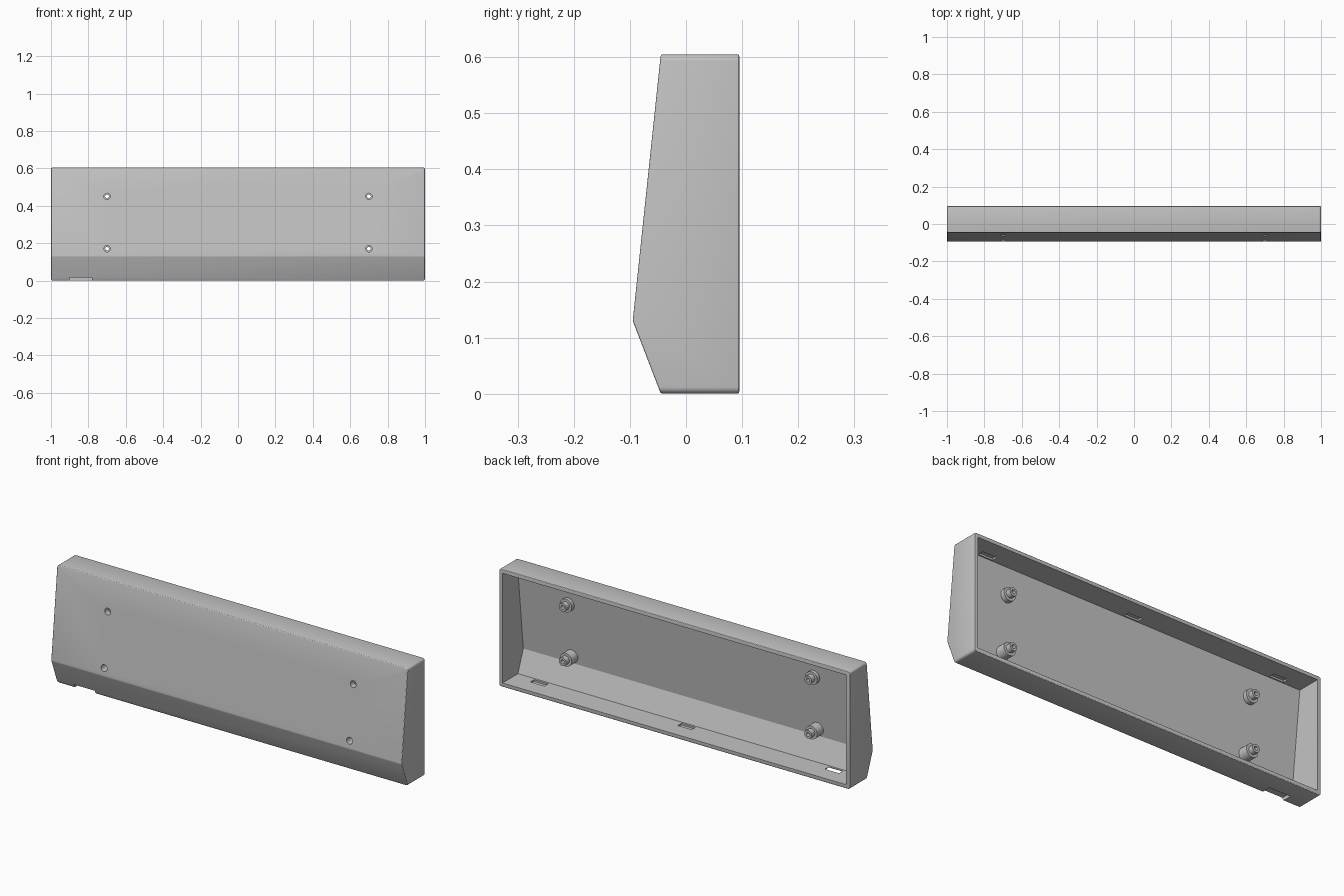
import bpy, bmesh, math
from mathutils import Matrix, Vector

old = bpy.data.objects.get("Cube")
if old:
    bpy.data.objects.remove(old, do_unlink=True)

GREY = (0.55, 0.55, 0.55, 1)
mat = bpy.data.materials.new("plain grey")
mat.use_nodes = True
mat.diffuse_color = GREY
mat.node_tree.nodes["Principled BSDF"].inputs["Base Color"].default_value = GREY


def add_object(name, bm):
    bmesh.ops.recalc_face_normals(bm, faces=bm.faces)
    me = bpy.data.meshes.new(name)
    bm.to_mesh(me)
    bm.free()
    me.materials.append(mat)
    ob = bpy.data.objects.new(name, me)
    bpy.context.collection.objects.link(ob)
    return ob


def prism(profile, half_width):
    """Extrude a (y, z) profile along x."""
    bm = bmesh.new()
    face = bm.faces.new([bm.verts.new((-half_width, y, z)) for y, z in profile])
    new = bmesh.ops.extrude_face_region(bm, geom=[face])["geom"]
    verts = [v for v in new if isinstance(v, bmesh.types.BMVert)]
    bmesh.ops.translate(bm, verts=verts, vec=(2 * half_width, 0, 0))
    return bm


def box(name, lo, hi):
    bm = bmesh.new()
    lo, hi = Vector(lo), Vector(hi)
    bmesh.ops.create_cube(bm, size=1, matrix=Matrix.Translation((lo + hi) / 2)
                          @ Matrix.Diagonal((*(hi - lo), 1)))
    return add_object(name, bm)


def rod(name, x, z, radius, y0, y1):
    """Cylinder along y."""
    bm = bmesh.new()
    bmesh.ops.create_cone(bm, cap_ends=True, segments=32, radius1=radius,
                          radius2=radius, depth=y1 - y0,
                          matrix=Matrix.Translation((x, (y0 + y1) / 2, z))
                          @ Matrix.Rotation(math.pi / 2, 4, 'X'))
    return add_object(name, bm)


def bake(ob):
    """Replace the mesh with its evaluated result."""
    dg = bpy.context.evaluated_depsgraph_get()
    me = bpy.data.meshes.new_from_object(ob.evaluated_get(dg))
    ob.modifiers.clear()
    ob.data = me


def combine(ob, other, operation):
    mod = ob.modifiers.new("combine", 'BOOLEAN')
    mod.operation, mod.object, mod.solver = operation, other, 'EXACT'
    bake(ob)
    bpy.data.objects.remove(other, do_unlink=True)


# Outer body, with rounder corners where top and bottom meet the ends
bm = prism([(0.095, 0), (-0.045, 0), (-0.095, 0.13), (-0.045, 0.605), (0.095, 0.605)], 1)
corners = [e for e in bm.edges
           if abs((e.verts[0].co - e.verts[1].co).x) < 0.01
           and abs((e.verts[0].co - e.verts[1].co).z) < 0.01]
bmesh.ops.bevel(bm, geom=corners, offset=0.012, segments=5, profile=0.5, affect='EDGES')
case = add_object("wall_case", bm)
mod = case.modifiers.new("soft edges", 'BEVEL')
mod.width, mod.segments = 0.004, 3
mod.limit_method, mod.angle_limit = 'ANGLE', math.radians(20)
bake(case)

# Hollow interior, open at the back
combine(case, add_object("cavity", prism(
    [(0.2, 0.02), (-0.031, 0.02), (-0.075, 0.133), (-0.027, 0.585), (0.2, 0.585)], 0.98)),
    'DIFFERENCE')

# Stepped screw posts with counterbored holes
for x in (-0.7, 0.7):
    for z, wall in ((0.17, -0.081), (0.45, -0.051)):
        combine(case, rod("post_base", x, z, 0.034, wall, -0.02), 'UNION')
        combine(case, rod("post_tip", x, z, 0.021, wall, 0.006), 'UNION')
        combine(case, rod("screw_head", x, z, 0.017, -0.2, -0.032), 'DIFFERENCE')
        combine(case, rod("screw_hole", x, z, 0.010, -0.2, 0.1), 'DIFFERENCE')

# Snap pockets in the floor and ceiling
for x in (-0.84, 0, 0.84):
    for z in (0.02, 0.585):
        combine(case, box("pocket", (x - 0.04, -0.02, z - 0.009),
                          (x + 0.04, 0.01, z + 0.009)), 'DIFFERENCE')

# Release notch under the front edge
combine(case, box("notch", (-0.9, -0.2, -0.05), (-0.78, 0.003, 0.017)), 'DIFFERENCE')

# Smooth the rounded edges only
bpy.ops.object.select_all(action='DESELECT')
case.select_set(True)
bpy.context.view_layer.objects.active = case
bpy.ops.object.shade_smooth_by_angle(angle=math.radians(25))
